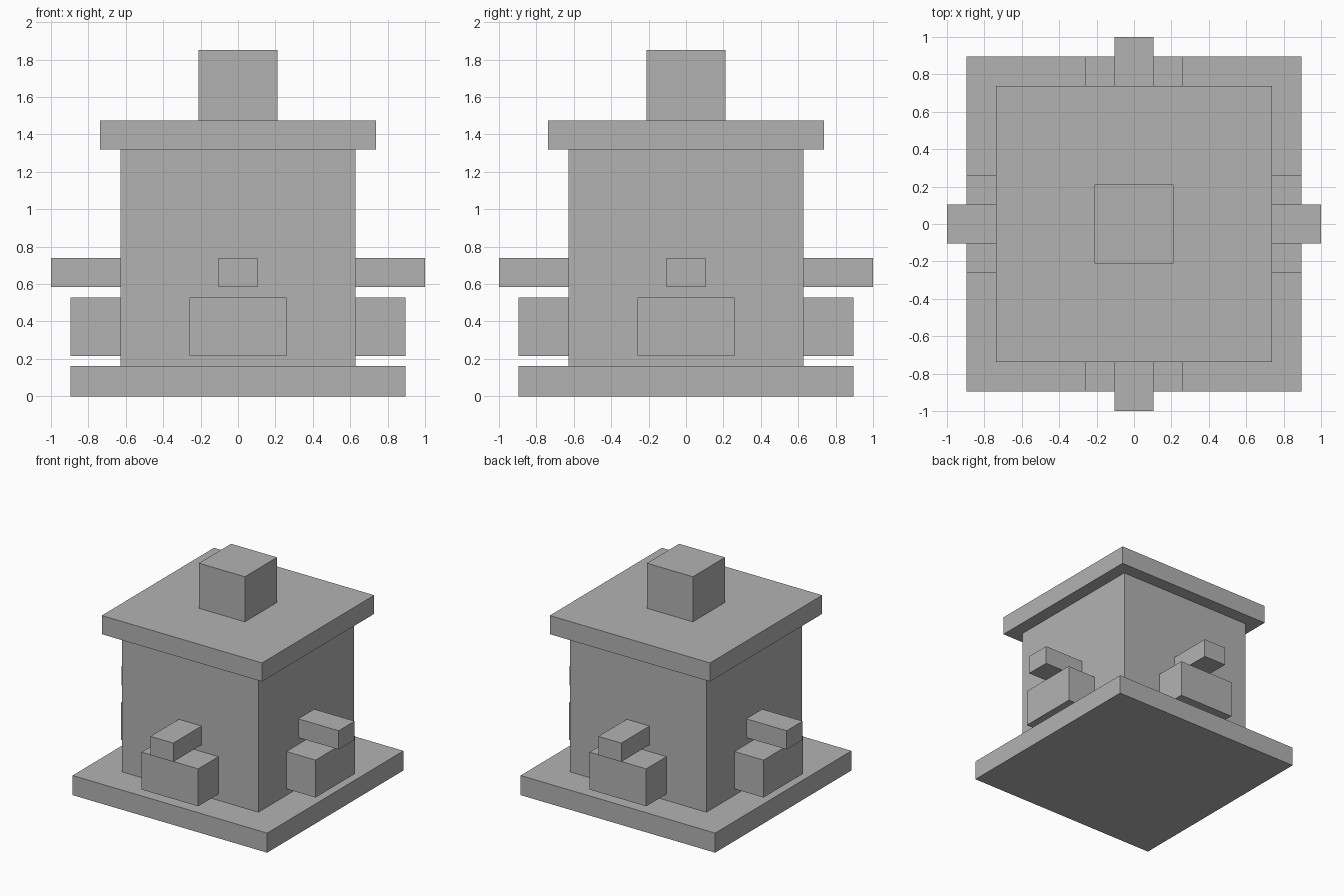
import bpy
import bmesh
import math
from mathutils import Matrix, Vector

cube = bpy.data.objects.get("Cube")
if cube:
    bpy.data.objects.remove(cube, do_unlink=True)

# Single plain material
GREY = (0.45, 0.45, 0.45, 1.0)
grey = bpy.data.materials.new("plain grey")
grey.use_nodes = True
grey.diffuse_color = GREY
grey.node_tree.nodes["Principled BSDF"].inputs["Base Color"].default_value = GREY


def box(name, low, high, turn=0.0):
    """Box between two corners, turned about the z axis."""
    low, high = Vector(low), Vector(high)
    bm = bmesh.new()
    bmesh.ops.create_cube(bm, size=1.0)
    bmesh.ops.scale(bm, vec=high - low, verts=bm.verts)
    bmesh.ops.translate(bm, vec=(low + high) / 2, verts=bm.verts)
    bmesh.ops.rotate(bm, matrix=Matrix.Rotation(turn, 3, 'Z'), verts=bm.verts)
    mesh = bpy.data.meshes.new(name)
    bm.to_mesh(mesh)
    bm.free()
    mesh.materials.append(grey)
    obj = bpy.data.objects.new(name, mesh)
    bpy.context.collection.objects.link(obj)
    return obj


# Stacked square slabs: name, half width, bottom, top
for name, half, bottom, top in (
    ("base", 0.895, 0.0, 0.163),
    ("body", 0.628, 0.163, 1.32),
    ("lid", 0.737, 1.32, 1.475),
    ("top_block", 0.211, 1.475, 1.85),
):
    box(name, (-half, -half, bottom), (half, half, top))

# Trough and spout on each of the four sides
for i, side in enumerate(("front", "left", "back", "right")):
    turn = i * math.pi / 2
    box(side + "_trough", (-0.26, -0.895, 0.216), (0.26, -0.62, 0.527), turn)
    box(side + "_spout", (-0.105, -1.0, 0.584), (0.105, -0.62, 0.74), turn)
